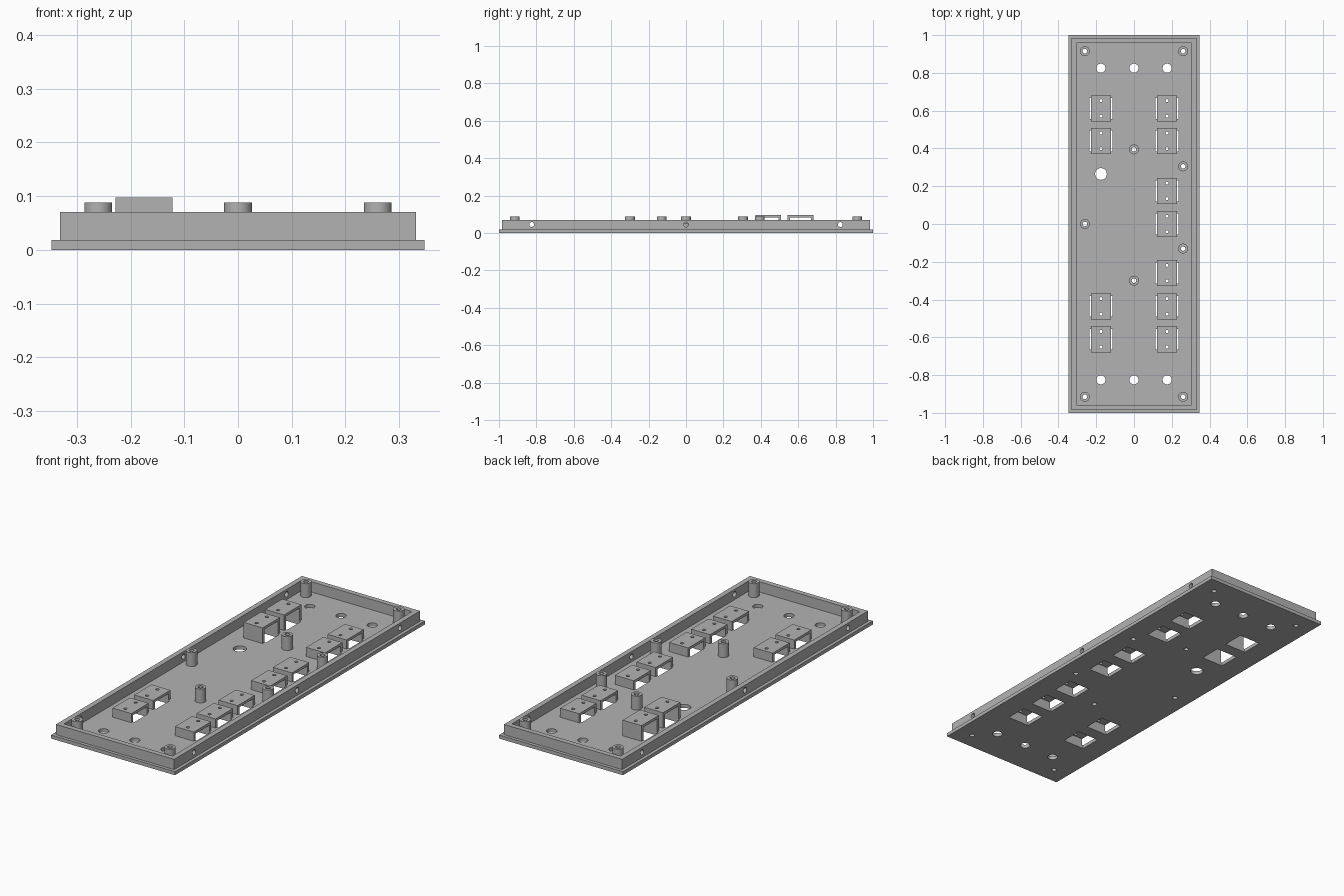
import bpy
import math

if "Cube" in bpy.data.objects:
    bpy.data.objects.remove(bpy.data.objects["Cube"], do_unlink=True)

grey = bpy.data.materials.new("plastic_grey")
grey.use_nodes = True
COLOUR = (0.45, 0.45, 0.45, 1)
grey.diffuse_color = COLOUR
grey.node_tree.nodes["Principled BSDF"].inputs["Base Color"].default_value = COLOUR


def finish(ob, name):
    ob.name = name
    ob.data.materials.clear()
    ob.data.materials.append(grey)
    return ob


def box(name, half_x, half_y, z0, z1, at=(0, 0)):
    bpy.ops.mesh.primitive_cube_add(size=1, location=(*at, (z0 + z1) / 2))
    ob = bpy.context.object
    ob.scale = (half_x * 2, half_y * 2, z1 - z0)
    bpy.ops.object.transform_apply(location=True, rotation=False, scale=True)
    return finish(ob, name)


def cylinder(name, r, z0, z1, at=(0, 0)):
    bpy.ops.mesh.primitive_cylinder_add(vertices=32, radius=r, depth=z1 - z0,
                                        location=(*at, (z0 + z1) / 2))
    bpy.ops.object.transform_apply(location=True, rotation=False, scale=False)
    return finish(bpy.context.object, name)


def cut(target, cutters):
    """Subtract each cutter from the target, then discard it."""
    for cutter in cutters:
        mod = target.modifiers.new("cut", "BOOLEAN")
        mod.operation = "DIFFERENCE"
        mod.solver = "EXACT"
        mod.object = cutter
        bpy.context.view_layer.objects.active = target
        bpy.ops.object.modifier_apply(modifier=mod.name)
        bpy.data.objects.remove(cutter, do_unlink=True)


def smooth(ob):
    bpy.ops.object.select_all(action="DESELECT")
    ob.select_set(True)
    bpy.context.view_layer.objects.active = ob
    bpy.ops.object.shade_smooth_by_angle(angle=math.radians(30))


# Shared layout
FLOOR, RIM_TOP, POST_TOP = 0.018, 0.07, 0.088
COL = 0.175
HOLE_Y = 0.825
posts = [(sx * 0.26, sy * 0.915) for sx in (-1, 1) for sy in (-1, 1)]
posts += [(0, 0.395), (0, -0.3), (0.26, 0.305), (0.26, -0.13), (-0.26, 0)]
right_rows = [0.612, 0.44, 0.175, 0, -0.26, -0.436, -0.61]
low = [(COL, y) for y in right_rows] + [(-COL, y) for y in right_rows[-2:]]
tall = [(-COL, y) for y in right_rows[:2]]

# Base panel with round holes, screw holes and bracket windows
panel = box("base_panel", 0.347, 1, 0, FLOOR)
cutters = [cylinder("cutter", 0.024, -0.1, 0.1, (x, y))
           for x in (-COL, 0, COL) for y in (-HOLE_Y, HOLE_Y)]
cutters.append(cylinder("cutter", 0.031, -0.1, 0.1, (-COL, 0.265)))
cutters += [cylinder("cutter", 0.012, -0.1, 0.1, p) for p in posts]
cutters += [box("cutter", 0.06, 0.055, -0.1, 0.1, p) for p in low + tall]
cut(panel, cutters)
smooth(panel)

# Raised rim with side screw holes
rim = box("rim_wall", 0.331, 0.984, FLOOR, RIM_TOP)
cutters = [box("cutter", 0.305, 0.958, -0.1, 0.2)]
for y in (-HOLE_Y, 0, HOLE_Y):
    bpy.ops.mesh.primitive_cylinder_add(vertices=32, radius=0.013, depth=1,
                                        location=(0, y, 0.045),
                                        rotation=(0, math.pi / 2, 0))
    cutters.append(bpy.context.object)
cut(rim, cutters)
finish(rim, "rim_wall")
smooth(rim)


def copies(master, name, places):
    """Place linked copies of a part built at the origin."""
    for i, (x, y) in enumerate(places):
        ob = master if i == 0 else master.copy()
        if i:
            bpy.context.collection.objects.link(ob)
        ob.name = f"{name}_{i + 1}"
        ob.location = (x, y, 0)


# Hollow standoff posts
post = cylinder("standoff", 0.026, FLOOR, POST_TOP)
cut(post, [cylinder("cutter", 0.012, -0.1, 0.2)])
smooth(post)
copies(post, "standoff", posts)

# Bridge brackets: open along x, two pin holes in the top
for name, top, places in (("low_bracket", 0.064, low), ("tall_bracket", 0.097, tall)):
    bracket = box(name, 0.053, 0.069, FLOOR, top)
    cut(bracket, [box("cutter", 0.2, 0.055, -0.1, top - 0.013)]
        + [cylinder("cutter", 0.008, -0.1, 0.2, (0, y)) for y in (-0.041, 0.041)])
    smooth(bracket)
    copies(bracket, name, places)
